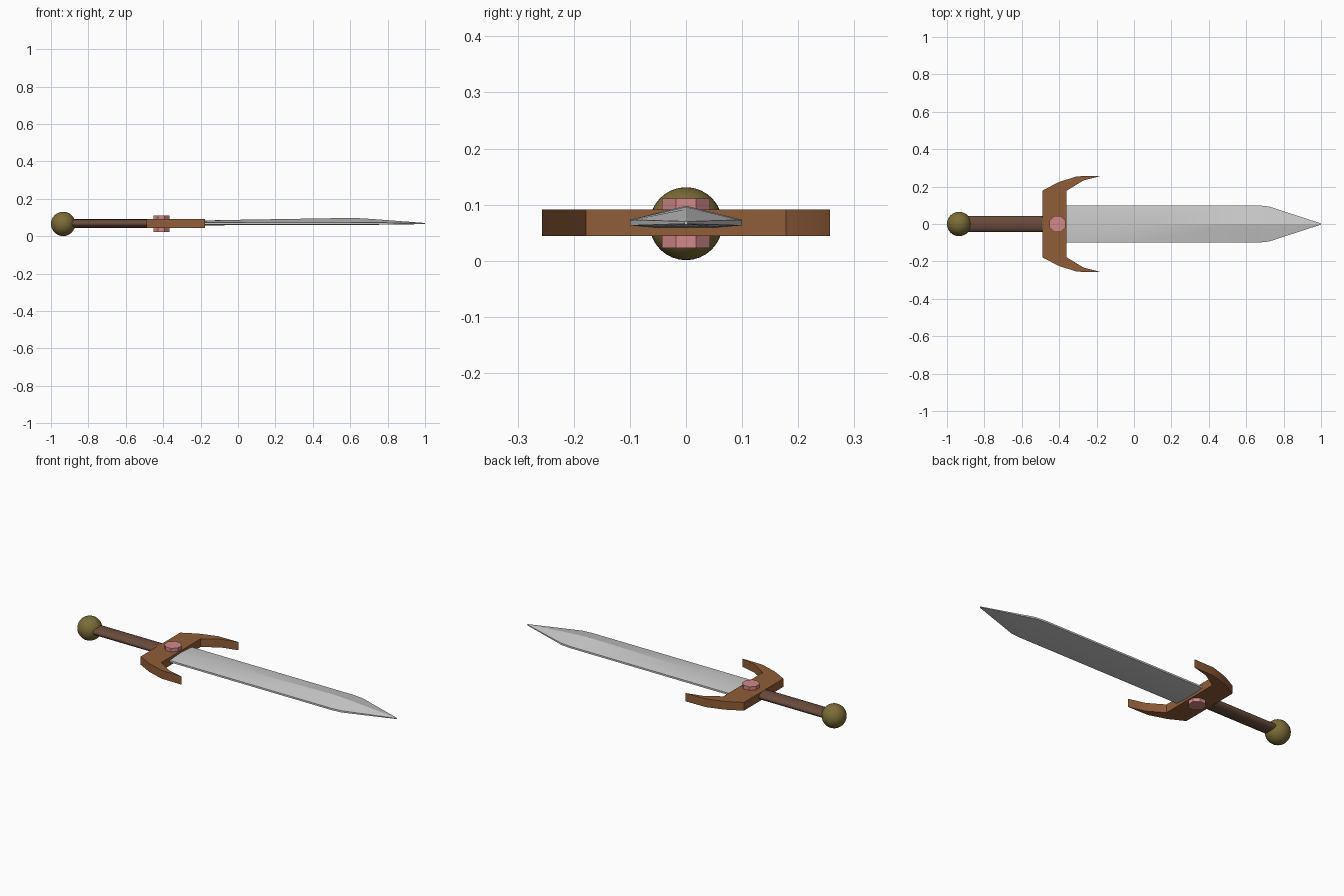
import bpy, bmesh
from math import pi

if "Cube" in bpy.data.objects:
    bpy.data.objects.remove(bpy.data.objects["Cube"])

ZC = 0.066  # height of the sword's long axis


def paint(obj, rgb):
    mat = bpy.data.materials.new(obj.name + "_colour")
    mat.diffuse_color = (*rgb, 1)
    mat.use_nodes = True
    mat.node_tree.nodes["Principled BSDF"].inputs["Base Color"].default_value = mat.diffuse_color
    obj.data.materials.append(mat)


def smooth(obj, degrees):
    bpy.ops.object.select_all(action='DESELECT')
    obj.select_set(True)
    bpy.context.view_layer.objects.active = obj
    bpy.ops.object.shade_smooth_by_angle(angle=degrees * pi / 180)


def finish(name, bm):
    bmesh.ops.recalc_face_normals(bm, faces=bm.faces)
    mesh = bpy.data.meshes.new(name)
    bm.to_mesh(mesh)
    bm.free()
    obj = bpy.data.objects.new(name, mesh)
    bpy.context.collection.objects.link(obj)
    return obj


# Pommel: round ball at the end of the grip
bpy.ops.mesh.primitive_uv_sphere_add(segments=32, ring_count=16, radius=0.065,
                                     location=(-0.935, 0, ZC))
pommel = bpy.context.object
pommel.name = "pommel"
smooth(pommel, 40)
paint(pommel, (0.20, 0.15, 0.04))

# Grip: flattened cylinder along x
bpy.ops.mesh.primitive_cylinder_add(vertices=32, radius=1, depth=0.47,
                                    location=(-0.685, 0, ZC + 0.002), rotation=(0, pi / 2, 0))
grip = bpy.context.object
grip.name = "grip"
grip.scale = (0.023, 0.043, 1)
smooth(grip, 40)
paint(grip, (0.14, 0.07, 0.045))

# Guard: half outline mirrored over y, then extruded upward
half = [(-0.49, 0.178), (-0.405, 0.223), (-0.305, 0.255), (-0.177, 0.257),
        (-0.27, 0.233), (-0.36, 0.178)]
outline = half + [(x, -y) for x, y in reversed(half)]
bm = bmesh.new()
face = bm.faces.new([bm.verts.new((x, y, 0.044)) for x, y in outline])
ext = bmesh.ops.extrude_face_region(bm, geom=[face])
bmesh.ops.translate(bm, vec=(0, 0, 0.047),
                    verts=[v for v in ext["geom"] if isinstance(v, bmesh.types.BMVert)])
guard = finish("guard", bm)
smooth(guard, 35)
paint(guard, (0.28, 0.11, 0.04))

# Gem: octagonal stud passing through the guard
bpy.ops.mesh.primitive_cylinder_add(vertices=8, radius=0.046, depth=0.088,
                                    location=(-0.41, 0, 0.067), rotation=(0, 0, pi / 8))
gem = bpy.context.object
gem.name = "gem"
paint(gem, (0.65, 0.25, 0.25))

# Blade: loft of ridged sections (x, half width, ridge z, edge top z, edge bottom z, underside z)
sections = [(-0.40, 0.100, 0.080, 0.073, 0.063, 0.058),
            (0.00, 0.100, 0.088, 0.073, 0.063, 0.059),
            (0.60, 0.100, 0.098, 0.073, 0.063, 0.061),
            (0.66, 0.100, 0.096, 0.073, 0.063, 0.061),
            (0.72, 0.094, 0.092, 0.073, 0.063, 0.061),
            (1.00, 0.003, 0.071, 0.070, 0.066, 0.065)]
bm = bmesh.new()
rings = []
for x, w, ridge, top, low, under in sections:
    pts = [(0, ridge), (w, top), (w, low), (w * 0.5, under),
           (-w * 0.5, under), (-w, low), (-w, top)]
    rings.append([bm.verts.new((x, y, z)) for y, z in pts])
for a, b in zip(rings, rings[1:]):
    for i in range(7):
        j = (i + 1) % 7
        bm.faces.new((a[i], a[j], b[j], b[i]))
bm.faces.new(rings[0])
bm.faces.new(rings[-1])
blade = finish("blade", bm)
smooth(blade, 20)
